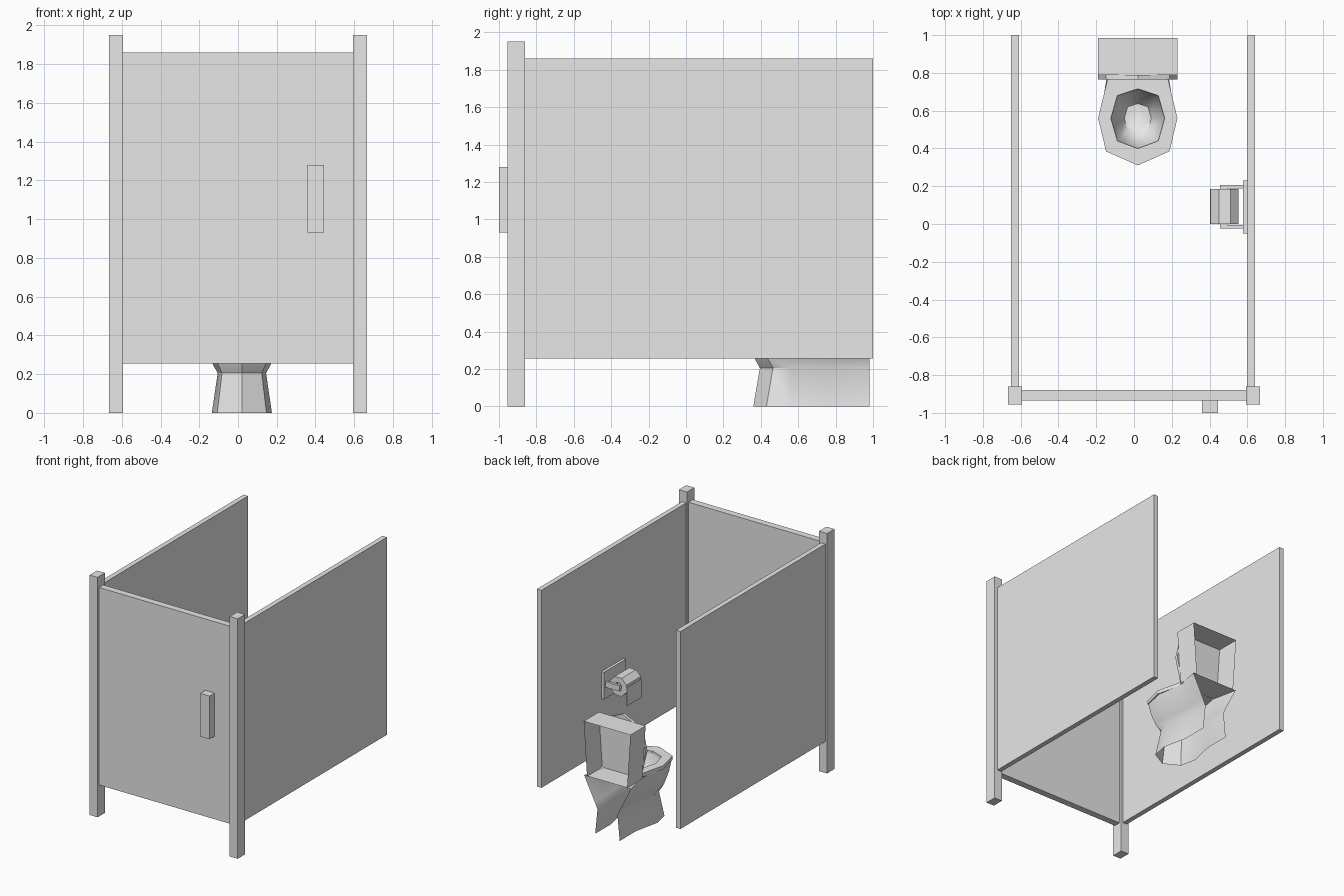
import bpy, bmesh, math
from mathutils import Vector

cube = bpy.data.objects.get("Cube")
if cube:
    bpy.data.objects.remove(cube, do_unlink=True)

grey = bpy.data.materials.new("light_grey")
grey.use_nodes = True
grey.diffuse_color = (0.8, 0.8, 0.8, 1)
grey.node_tree.nodes["Principled BSDF"].inputs["Base Color"].default_value = (0.8, 0.8, 0.8, 1)

CX = 0.02  # centre line of the toilet


def finish(name, bm, smooth=None):
    bmesh.ops.recalc_face_normals(bm, faces=bm.faces)
    mesh = bpy.data.meshes.new(name)
    bm.to_mesh(mesh)
    bm.free()
    mesh.materials.append(grey)
    obj = bpy.data.objects.new(name, mesh)
    bpy.context.collection.objects.link(obj)
    if smooth:
        bpy.ops.object.select_all(action="DESELECT")
        obj.select_set(True)
        bpy.context.view_layer.objects.active = obj
        bpy.ops.object.shade_smooth_by_angle(angle=math.radians(smooth))
    return obj


def box(name, x, y, z):
    bm = bmesh.new()
    bmesh.ops.create_cube(bm, size=1)
    for v in bm.verts:
        v.co = [r[0] + (c + 0.5) * (r[1] - r[0]) for c, r in zip(v.co, (x, y, z))]
    return finish(name, bm)


def loft(bm, rings, closed=True):
    """Bridge equal-length rings of points and return their vertices."""
    loops = [[bm.verts.new(p) for p in ring] for ring in rings]
    n = len(loops[0])
    for a, b in zip(loops, loops[1:]):
        for i in range(n if closed else n - 1):
            j = (i + 1) % n
            bm.faces.new((a[i], a[j], b[j], b[i]))
    return loops


def mirrored(half):
    """Complete a right-hand outline that ends on the centre line."""
    return [(CX + x, y) for x, y in half] + [(CX - x, y) for x, y in half[::-1] if x > 0]


def at_height(outline, z):
    return [(x, y, z) for x, y in outline]


# Stall: posts, side panels, door and handle
for side, x, panel in (("right", -0.63, -0.63), ("left", 0.63, 0.62)):
    box(side + "_post", (x - 0.036, x + 0.036), (-0.955, -0.86), (0, 1.95))
    box(side + "_panel", (panel - 0.02, panel + 0.02), (-0.86, 1.0), (0.255, 1.86))
box("door", (-0.595, 0.595), (-0.935, -0.88), (0.255, 1.86))
box("door_handle", (0.36, 0.445), (-1.0, -0.935), (0.93, 1.28))

# Toilet body: flared shell, open at the back and underneath
bm = bmesh.new()
sections = [  # height, half width, back half width, front y
    (0, 0.155, 0.11, 0.36), (0.205, 0.125, 0.09, 0.395), (0.26, 0.155, 0.115, 0.365),
    (0.36, 0.185, 0.165, 0.335), (0.45, 0.2, 0.21, 0.32)]
rings = []
for z, w, back, front in sections:
    waist = min(w, back) if z < 0.4 else 0.165
    half = [(back, 0.98), (waist, 0.77), (w, 0.56), (w * 0.82, front + 0.07), (0, front)]
    rings.append(at_height(mirrored(half), z))
top = loft(bm, rings, closed=False)[-1]
bm.faces.new((top[0], top[1], top[-2], top[-1]))
finish("toilet_body", bm, 35)

# Seat ring with the bowl hollow inside it
outer = mirrored([(0.16, 0.768), (0.21, 0.56), (0.168, 0.385), (0, 0.31)])
outer.append((CX, 0.768))
inner = mirrored([(0.108, 0.68), (0.142, 0.56), (0.108, 0.44), (0, 0.4)])
inner.append((CX, 0.715))
bm = bmesh.new()
loft(bm, [at_height(inner, 0.45), at_height(outer, 0.45),
          at_height(outer, 0.48), at_height(inner, 0.48), at_height(inner, 0.45)])
bmesh.ops.remove_doubles(bm, verts=bm.verts, dist=0.0001)
finish("toilet_seat", bm)

bm = bmesh.new()
hollow = []
for z, s in ((0.46, 1), (0.36, 0.85), (0.27, 0.5)):
    hollow.append([(CX + (x - CX) * s, 0.56 + (y - 0.56) * s, z) for x, y in inner])
bm.faces.new(loft(bm, hollow)[-1])
finish("bowl_hollow", bm, 60)

# Raised lid: the seat outline stood upright
bm = bmesh.new()
upright = [[(x, depth, 0.47 + 0.768 - y) for x, y in outer] for depth in (0.765, 0.788)]
for cap in loft(bm, upright):
    bm.faces.new(cap)
finish("toilet_lid", bm)

# Tank: tapered shell, open at the back and bottom
bm = bmesh.new()
rings = []
for z, w in ((0.45, 0.18), (0.89, 0.21)):
    rings.append([(CX + w, 0.985, z), (CX + w, 0.79, z), (CX - w, 0.79, z), (CX - w, 0.985, z)])
bm.faces.new(loft(bm, rings, closed=False)[-1])
finish("tank", bm)

# Paper holder: wall plate, two arms and a rod
box("holder_plate", (0.578, 0.602), (-0.05, 0.23), (0.685, 0.905))
for name, y in (("back", 0.187), ("front", -0.025)):
    box(name + "_holder_arm", (0.455, 0.58), (y, y + 0.02), (0.775, 0.82))
box("holder_rod", (0.458, 0.496), (-0.01, 0.195), (0.78, 0.815))

# Paper roll: hollow eight-sided tube and a hanging sheet
bm = bmesh.new()


def octagon(radius, y):
    return [(0.48 + radius * math.cos(a), y, 0.8 + radius * math.sin(a))
            for a in (math.pi / 4 * (i + 0.5) for i in range(8))]


loft(bm, [octagon(0.032, 0), octagon(0.08, 0), octagon(0.08, 0.185),
          octagon(0.032, 0.185), octagon(0.032, 0)])
bmesh.ops.remove_doubles(bm, verts=bm.verts, dist=0.0001)
finish("paper_roll", bm)
box("paper_sheet", (0.402, 0.407), (0, 0.185), (0.66, 0.81))
